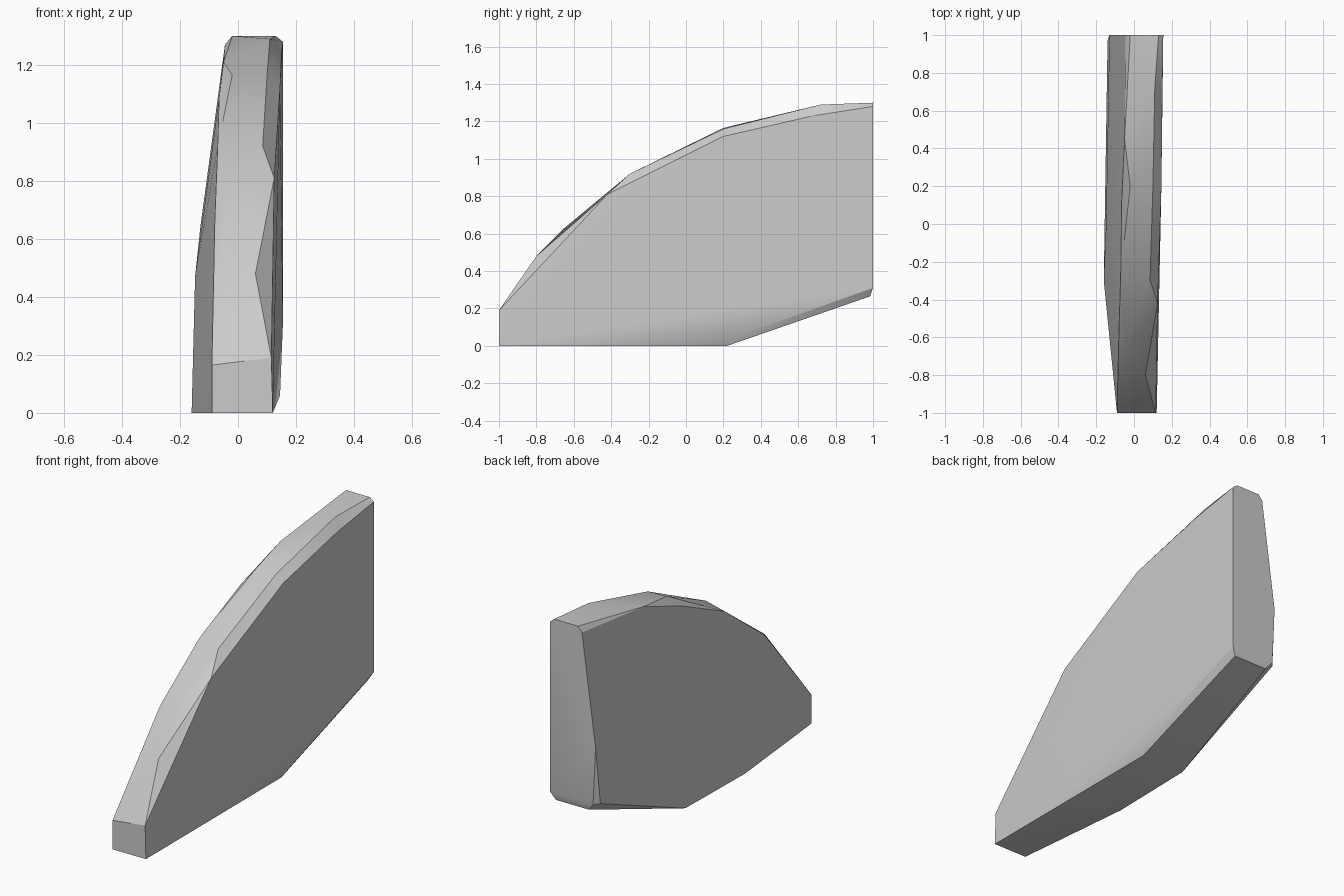
import bpy
import bmesh
import math

default_cube = bpy.data.objects.get("Cube")
if default_cube:
    bpy.data.objects.remove(default_cube, do_unlink=True)


def make_material(name, colour):
    material = bpy.data.materials.new(name)
    material.use_nodes = True
    material.diffuse_color = colour
    material.node_tree.nodes["Principled BSDF"].inputs["Base Color"].default_value = colour
    return material


def hull_object(name, outlines, material):
    """Stretch a faceted convex skin over several edge outlines."""
    bm = bmesh.new()
    for outline in outlines:
        for point in outline:
            bm.verts.new(point)
    hull = bmesh.ops.convex_hull(bm, input=bm.verts[:])
    unused = set(hull["geom_interior"] + hull["geom_unused"])
    loose = [item for item in unused if isinstance(item, bmesh.types.BMVert)]
    bmesh.ops.delete(bm, geom=loose, context="VERTS")
    # Merge nearly flat triangles into broad facets
    bmesh.ops.dissolve_limit(bm, angle_limit=math.radians(1),
                             verts=bm.verts[:], edges=bm.edges[:])
    bmesh.ops.recalc_face_normals(bm, faces=bm.faces[:])

    mesh = bpy.data.meshes.new(name)
    bm.to_mesh(mesh)
    bm.free()
    mesh.materials.append(material)
    obj = bpy.data.objects.new(name, mesh)
    bpy.context.collection.objects.link(obj)
    return obj


grey = make_material("light grey", (0.6, 0.6, 0.6, 1))

# Broad left side, running from the front foot over the arc to the back
left_side = [
    (.12, -1, 0), (.115, -1, .19), (.125, -.42, .81), (.145, .2, 1.12),
    (.15, .68, 1.23), (.155, 1, 1.28), (.155, 1, .31), (.145, .3, .06),
    (.12, .22, 0),
]

# Narrow upper ridge along the left, leaving a chamfer beside the broad side
left_ridge = [
    (.06, -.8, .48), (.085, -.3, .92), (.1, .2, 1.16),
    (.11, .72, 1.29), (.13, 1, 1.3),
]

# Upper ridge along the right
right_ridge = [
    (-.04, -.65, .63), (-.02, .2, 1.165), (-.02, 1, 1.3),
]

# Leaning right side, widest near the base
right_side = [
    (-.09, -1, 0), (-.09, -1, .165), (-.08, -.59, .66), (-.07, -.25, .92),
    (-.065, .12, 1.09), (-.05, .45, 1.21), (-.045, 1, 1.27),
    (-.13, 1, .64), (-.14, .97, .31), (-.148, 0, .47),
    (-.15, .22, 0), (-.16, -.3, 0),
]

# Clipped lower corners of the back end
back_foot = [(-.115, 1, .31), (-.08, .985, .265), (.13, .985, .265)]

slab = hull_object(
    "arched_slab",
    [left_side, left_ridge, right_ridge, right_side, back_foot],
    grey,
)

# Soft shading across shallow facets, crisp edges elsewhere
bpy.ops.object.select_all(action="DESELECT")
slab.select_set(True)
bpy.context.view_layer.objects.active = slab
bpy.ops.object.shade_smooth_by_angle(angle=math.radians(25))
